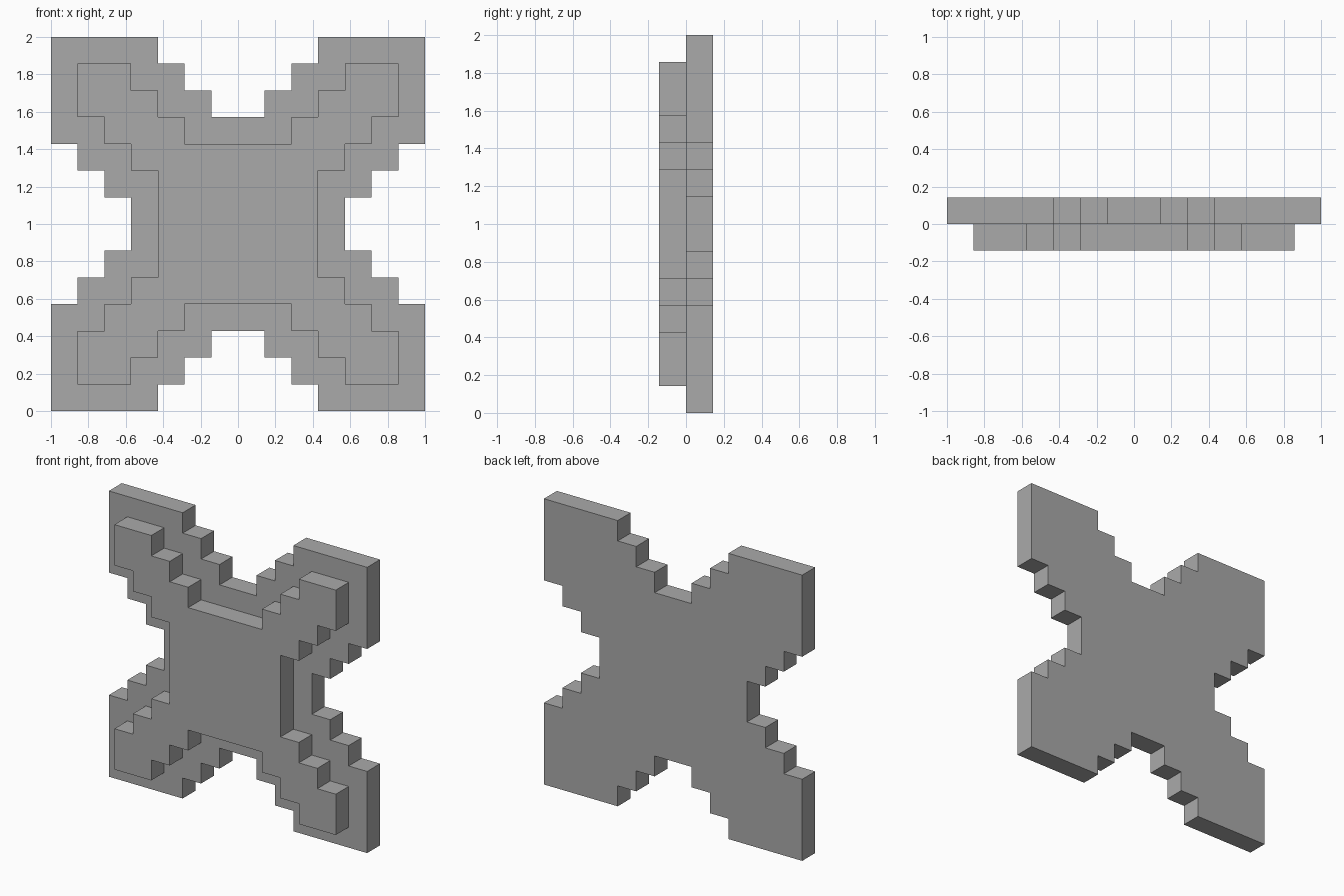
import bpy, bmesh

cube = bpy.data.objects.get("Cube")
if cube:
    bpy.data.objects.remove(cube, do_unlink=True)

U = 1 / 7  # one step of the stair-shaped outline

grey = bpy.data.materials.new("stone_grey")
grey.use_nodes = True
GREY = (0.4, 0.4, 0.4, 1)
grey.diffuse_color = GREY
grey.node_tree.nodes["Principled BSDF"].inputs["Base Color"].default_value = GREY


def stepped_cross(name, half_stair, y0, y1):
    """Extrude a four-way symmetric outline, given half of one arm in steps."""
    # Mirror across the diagonal to complete the arm, then turn it four times
    arm = half_stair + [(b, a) for a, b in reversed(half_stair[:-1])]
    outline = []
    for _ in range(4):
        outline += arm
        arm = [(b, -a) for a, b in arm]

    bm = bmesh.new()
    face = bm.faces.new([bm.verts.new((a * U, y0, 1 + b * U)) for a, b in outline])
    solid = bmesh.ops.extrude_face_region(bm, geom=[face])
    verts = [g for g in solid["geom"] if isinstance(g, bmesh.types.BMVert)]
    bmesh.ops.translate(bm, verts=verts, vec=(0, y1 - y0, 0))
    bmesh.ops.recalc_face_normals(bm, faces=bm.faces)

    mesh = bpy.data.meshes.new(name)
    bm.to_mesh(mesh)
    bm.free()
    mesh.materials.append(grey)
    obj = bpy.data.objects.new(name, mesh)
    bpy.context.collection.objects.link(obj)
    return obj


# Wide plate at the back, ending at the corner of each arm
stepped_cross("back_plate", [(1, 4), (1, 5), (2, 5), (2, 6), (3, 6), (3, 7), (7, 7)], 0, U)

# Narrower raised plate on the front
stepped_cross("front_plate", [(2, 3), (2, 4), (3, 4), (3, 5), (4, 5), (4, 6), (6, 6)], -U, 0)
